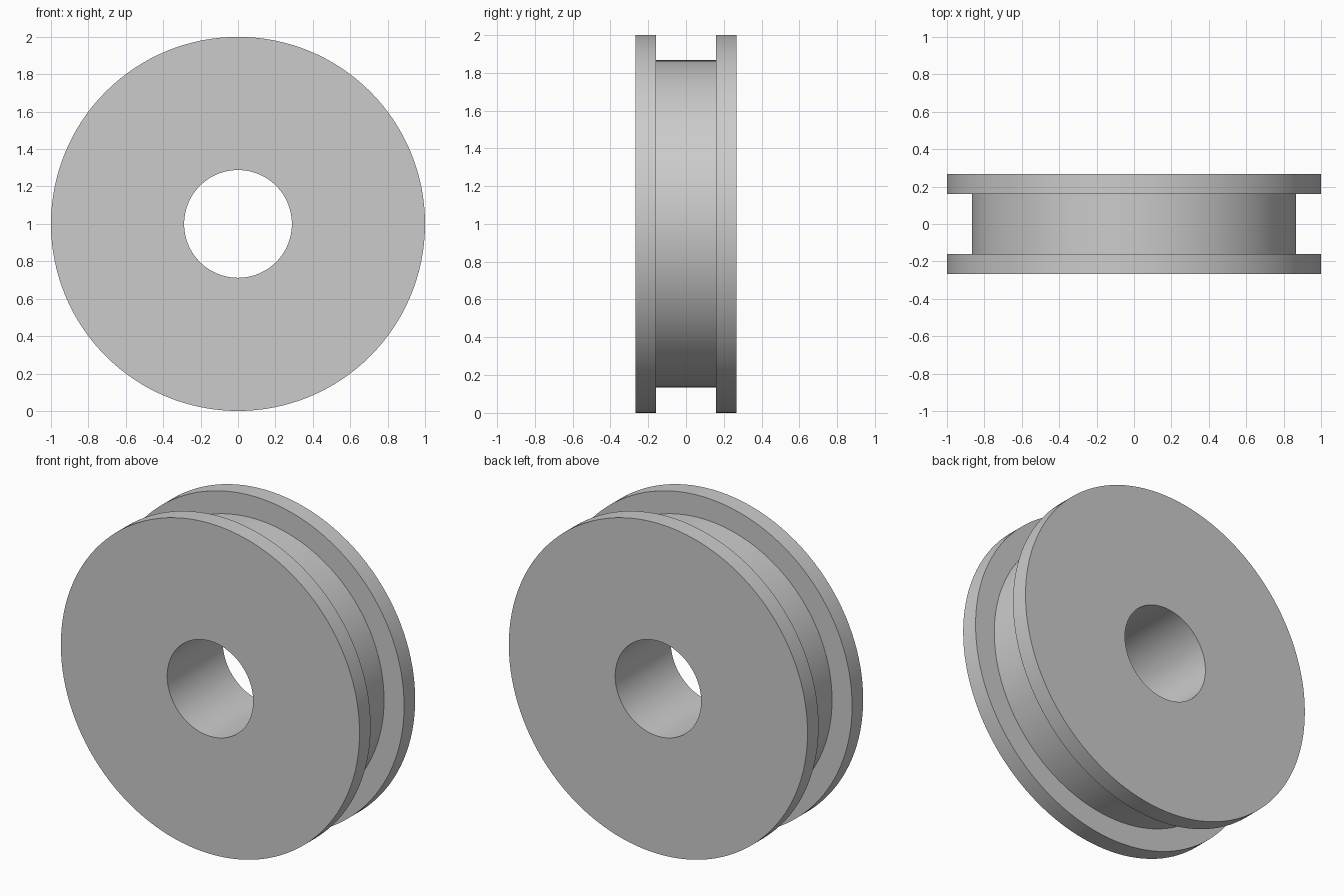
import bpy, bmesh, math

if "Cube" in bpy.data.objects:
    bpy.data.objects.remove(bpy.data.objects["Cube"])

SEGMENTS = 128
# Closed cross-section (radius, y): bore, flange, groove floor, flange
half = [(0.288, 0.266), (1.0, 0.266), (1.0, 0.16), (0.866, 0.16)]
profile = half + [(r, -y) for r, y in reversed(half)]

# Spin the cross-section around the wheel axis
bm = bmesh.new()
rings = []
for i in range(SEGMENTS):
    a = 2 * math.pi * i / SEGMENTS
    rings.append([bm.verts.new((r * math.cos(a), y, 1 + r * math.sin(a)))
                  for r, y in profile])
n = len(profile)
for i in range(SEGMENTS):
    a, b = rings[i], rings[(i + 1) % SEGMENTS]
    for j in range(n):
        k = (j + 1) % n
        bm.faces.new((a[j], a[k], b[k], b[j]))
bmesh.ops.recalc_face_normals(bm, faces=bm.faces)

mesh = bpy.data.meshes.new("grooved_wheel")
bm.to_mesh(mesh)
bm.free()
wheel = bpy.data.objects.new("grooved_wheel", mesh)
bpy.context.collection.objects.link(wheel)

# Smooth round walls, crisp rims
bpy.context.view_layer.objects.active = wheel
wheel.select_set(True)
bpy.ops.object.shade_smooth_by_angle(angle=math.radians(30))
